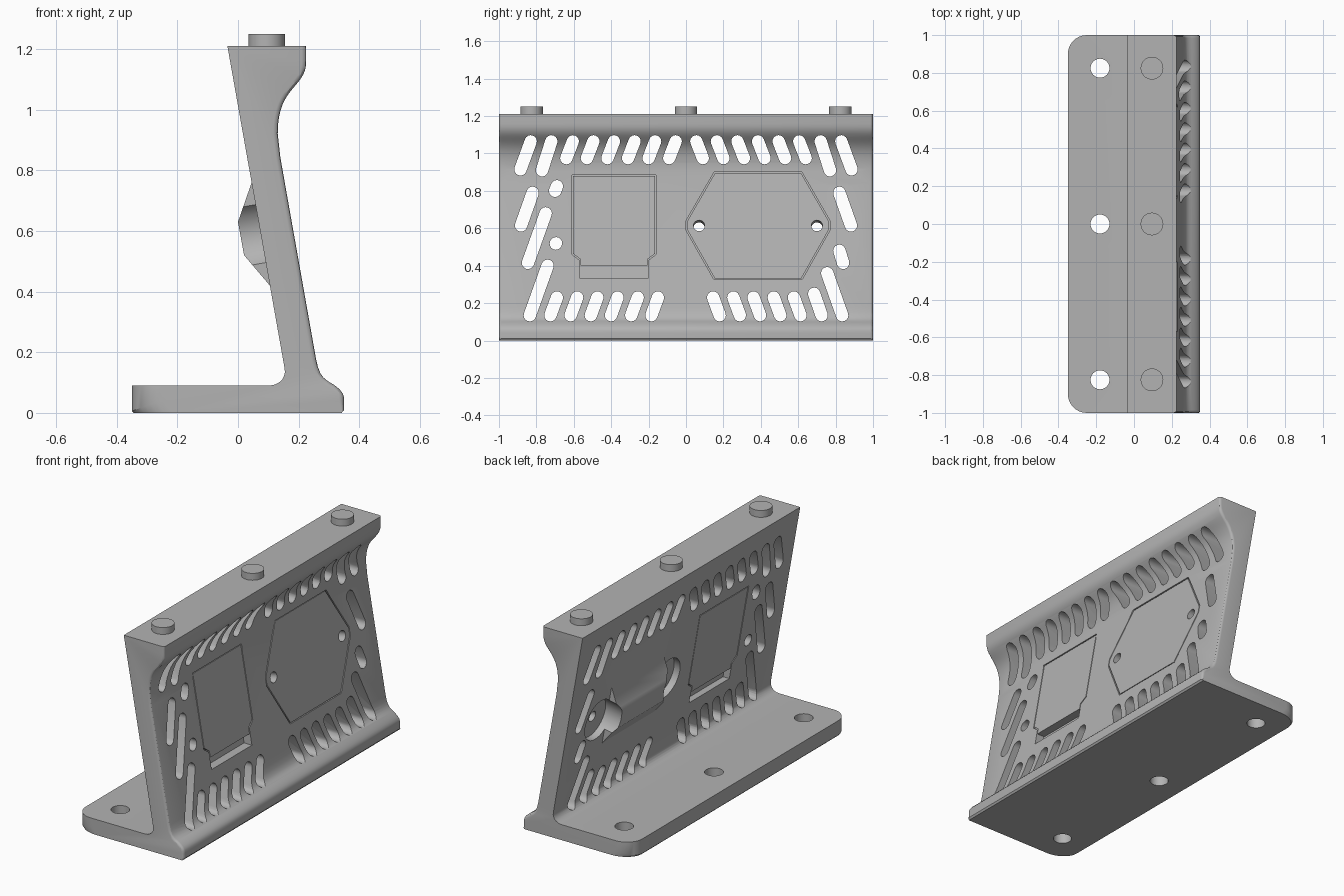
import bpy, bmesh, math
from mathutils import Vector, Matrix
from mathutils.geometry import interpolate_bezier

if "Cube" in bpy.data.objects:
    bpy.data.objects.remove(bpy.data.objects["Cube"])

grey = bpy.data.materials.new("plain grey")
grey.use_nodes = True
grey.diffuse_color = (0.45, 0.45, 0.45, 1)
grey.node_tree.nodes["Principled BSDF"].inputs["Base Color"].default_value = grey.diffuse_color

SLOPE = 0.1763
TILT = math.atan(SLOPE)
THICK = 0.1085


def front(z):
    return 0.26 - SLOPE * (z - 0.16)


def make(name, bm):
    bmesh.ops.recalc_face_normals(bm, faces=bm.faces)
    mesh = bpy.data.meshes.new(name)
    bm.to_mesh(mesh)
    bm.free()
    mesh.materials.append(grey)
    ob = bpy.data.objects.new(name, mesh)
    bpy.context.collection.objects.link(ob)
    return ob


def loft(bm, a, b):
    """Closed solid between two matching outlines."""
    va, vb = [bm.verts.new(p) for p in a], [bm.verts.new(p) for p in b]
    bm.faces.new(va)
    bm.faces.new(vb[::-1])
    for i in range(len(a)):
        j = (i + 1) % len(a)
        bm.faces.new((va[j], va[i], vb[i], vb[j]))


def sheared(bm, outline, near, far):
    """Solid from a y-z outline that follows the leaning panel."""
    loft(bm, *[[(front(z) + d, y, z) for y, z in outline] for d in (near, far)])


def rod(bm, centre, r, length, tilt=0.0, segs=32):
    m = Matrix.Translation(centre) @ Matrix.Rotation(tilt, 4, 'Y')
    bmesh.ops.create_cone(bm, cap_ends=True, segments=segs, radius1=r, radius2=r,
                          depth=length, matrix=m)


def boolean(ob, cutter, op):
    mod = ob.modifiers.new(op, 'BOOLEAN')
    mod.operation, mod.object, mod.solver = op, cutter, 'EXACT'
    bpy.context.view_layer.objects.active = ob
    bpy.ops.object.modifier_apply(modifier=mod.name)
    bpy.data.objects.remove(cutter)


def curve(*p, n=10):
    return [tuple(v)[:2] for v in interpolate_bezier(*[Vector((x, z, 0)) for x, z in p], n)]


# Bracket body: foot, leaning panel and flared head in one profile
front_edge = ([(0.225, 1.21)]
              + curve((0.225, 1.16), (0.225, 1.07), (0.13, 1.08), (0.131, 0.92), n=16)
              + [(0.14, 0.84)]
              + curve((0.257, 0.18), (0.27, 0.10), (0.30, 0.11), (0.33, 0.082), n=8)
              + curve((0.338, 0.074), (0.347, 0.065), (0.35, 0.055), (0.35, 0.04), n=4)
              + [(0.35, 0.01)])
profile = (front_edge + [(0.342, 0), (-0.345, 0), (-0.35, 0.006), (-0.35, 0.09)]
           + curve((0.10, 0.09), (0.135, 0.09), (0.159, 0.115), (0.154, 0.145), n=8)
           + [(-0.035, 1.21)])
bm = bmesh.new()
loft(bm, *[[(x, y, z) for x, z in profile] for y in (-1, 1)])


def corner(e):
    return all(v.co.x < -0.34 for v in e.verts) and abs(e.verts[0].co.y - e.verts[1].co.y) < 1e-4


def panel_rim(e):
    a, b = e.verts
    return abs(a.co.y - b.co.y) < 1e-4 and all(
        v.co.z > 0.005 and any(abs(v.co.x - x) + abs(v.co.z - z) < 1e-4 for x, z in front_edge)
        for v in e.verts)


bmesh.ops.bevel(bm, geom=[e for e in bm.edges if corner(e)], offset=0.1, segments=8,
                profile=0.5, affect='EDGES')
bmesh.ops.bevel(bm, geom=[e for e in bm.edges if panel_rim(e)], offset=0.015, segments=3,
                profile=0.5, affect='EDGES')
body = make("bracket_body", bm)

# Connector housing bulging from the rear of the panel
bm = bmesh.new()
bulge = [(0.045, 0.76), (0.0, 0.63), (0.02, 0.52), (0.105, 0.42), (0.16, 0.42), (0.1, 0.76)]
loft(bm, *[[(x, y, z) for x, z in bulge] for y in (0.14, 0.62)])
boolean(body, make("rear_housing", bm), 'UNION')

# Ventilation slots: (top y, top z, bottom y, bottom z)
slots = [(-0.74, 0.40, -0.835, 0.135), (-0.75, 0.68, -0.845, 0.415),
         (-0.69, 0.825, -0.70, 0.80), (-0.695, 0.52, -0.696, 0.518),
         (0.82, 0.48, 0.84, 0.415), (0.755, 0.36, 0.835, 0.135), (0.685, 0.25, 0.725, 0.135)]
for s in (-1, 1):
    slots += [(s * 0.83, 1.065, s * 0.885, 0.915), (s * 0.72, 1.065, s * 0.77, 0.91),
              (s * 0.82, 0.79, s * 0.882, 0.615)]
    for i in range(6):
        y = s * (0.055 + 0.11 * i)
        slots.append((y, 1.065, y + s * 0.035, 0.975))
for i in range(6):
    y = -0.15 - 0.108 * i
    slots.append((y, 0.23, y - 0.035, 0.135))
for i in range(5):
    y = 0.145 + 0.108 * i
    slots.append((y, 0.23, y + 0.035, 0.135))
bm = bmesh.new()
for ty, tz, by, bz in slots:
    lean = math.atan2(tz - bz, ty - by)
    ring = []
    for (cy, cz), start in (((ty, tz), lean - math.pi / 2), ((by, bz), lean + math.pi / 2)):
        for k in range(9):
            a = start + math.pi * k / 8
            ring.append((cy + 0.033 * math.cos(a), cz + 0.033 * math.sin(a)))
    loft(bm, *[[(x, y, z) for y, z in ring] for x in (-0.3, 0.5)])
boolean(body, make("slot_cutter", bm), 'DIFFERENCE')

# Fixing holes in the foot
bm = bmesh.new()
for y in (-0.825, 0, 0.825):
    rod(bm, (-0.18, y, 0.05), 0.05, 0.3)
boolean(body, make("foot_hole_cutter", bm), 'DIFFERENCE')

# Pockets for the covers, on the front of the panel and behind the rectangular one
hexagon = [(0.0, 0.64), (0.15, 0.9), (0.62, 0.9), (0.77, 0.64), (0.77, 0.59),
           (0.62, 0.325), (0.15, 0.325), (0.0, 0.59)]
door = [(-0.61, 0.885), (-0.61, 0.46), (-0.57, 0.43), (-0.57, 0.335),
        (-0.2, 0.335), (-0.2, 0.43), (-0.16, 0.46), (-0.16, 0.885)]
bm = bmesh.new()
sheared(bm, hexagon, -0.015, 0.05)
sheared(bm, door, -0.05, 0.05)
sheared(bm, door, -THICK - 0.05, -THICK + 0.04)
boolean(body, make("pocket_cutter", bm), 'DIFFERENCE')


def inset(outline, gap, floor=0.0):
    cy = sum(p[0] for p in outline) / len(outline)
    return [(y - math.copysign(gap, y - cy), max(floor, z - math.copysign(gap, z - 0.61)))
            for y, z in outline]


# Covers sitting flush in their pockets
bm = bmesh.new()
sheared(bm, inset(hexagon, 0.005), -0.02, 0)
hex_cover = make("hexagonal_cover", bm)
bm = bmesh.new()
sheared(bm, inset(door, 0.005, 0.40), -0.052, 0)
front_door = make("front_door", bm)
bm = bmesh.new()
sheared(bm, inset(door, 0.005, 0.40), -THICK, -THICK + 0.042)
rear_door = make("rear_door", bm)

# Screw holes square to the panel, with wide clearance wells behind
for target in (body, hex_cover):
    bm = bmesh.new()
    for y in (0.07, 0.70):
        rod(bm, (front(0.61) - 0.05, y, 0.605), 0.03, 0.4, math.pi / 2 - TILT, 24)
    boolean(target, make("screw_cutter", bm), 'DIFFERENCE')
bm = bmesh.new()
for y in (0.07, 0.70):
    reach = THICK - 0.04 + 0.15
    mid = Vector((front(0.61), y, 0.61)) - reach * Vector((math.cos(TILT), 0, math.sin(TILT)))
    rod(bm, mid, 0.12, 0.3, math.pi / 2 - TILT)
boolean(body, make("well_cutter", bm), 'DIFFERENCE')

# Locating pegs on the head
pegs = []
for name, y in (("front_peg", -0.825), ("middle_peg", 0), ("rear_peg", 0.825)):
    bm = bmesh.new()
    rod(bm, (0.095, y, 1.225), 0.06, 0.05)
    pegs.append(make(name, bm))

# Smooth curves, crisp edges
for ob in [body, hex_cover, front_door, rear_door] + pegs:
    bpy.ops.object.select_all(action='DESELECT')
    ob.select_set(True)
    bpy.context.view_layer.objects.active = ob
    bpy.ops.object.shade_smooth_by_angle(angle=math.radians(30))
